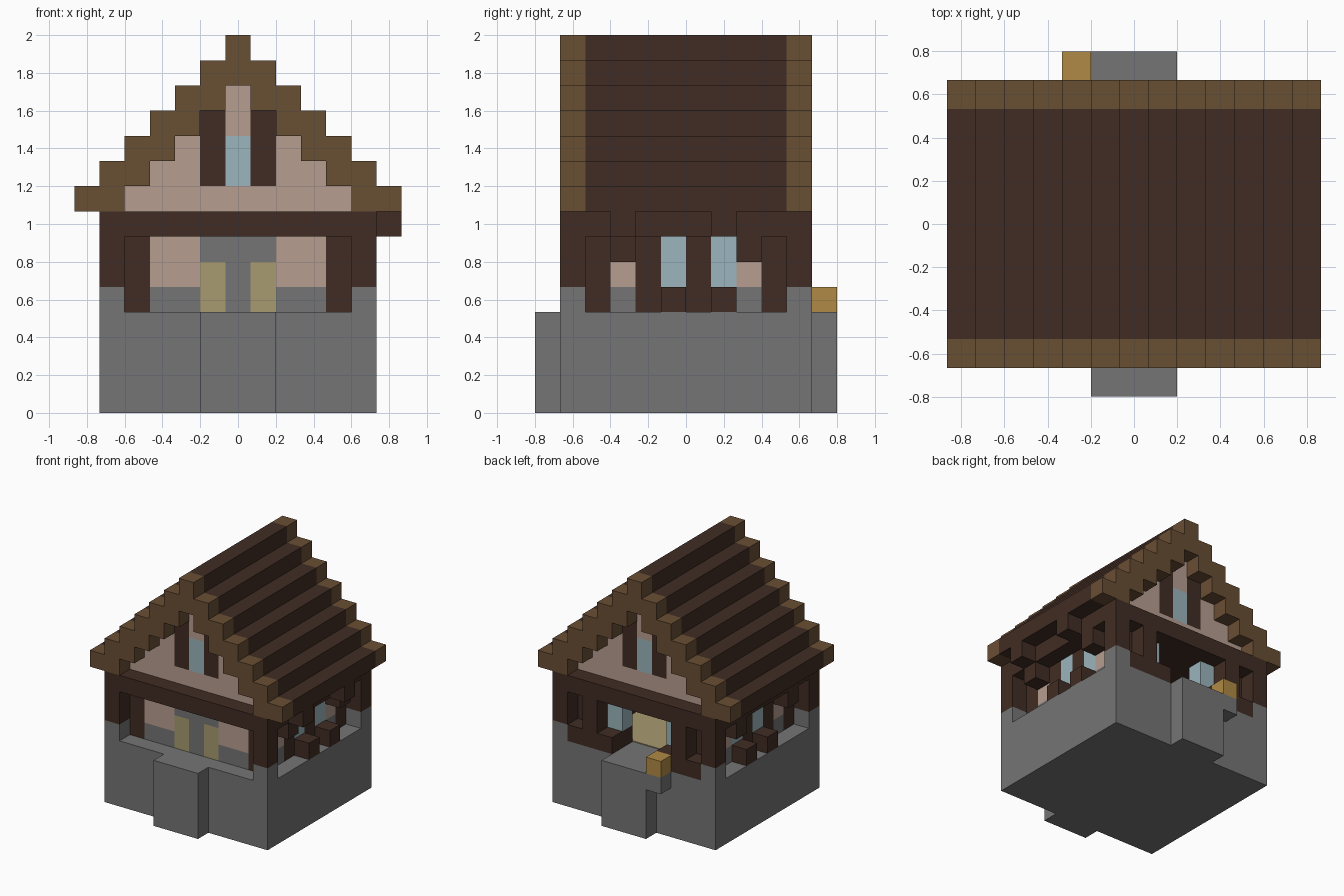
import bpy, bmesh
from mathutils import Matrix, Vector

cube = bpy.data.objects.get("Cube")
if cube:
    bpy.data.objects.remove(cube, do_unlink=True)

U = 2 / 15  # size of one block


def material(name, hex_code):
    rgb = [int(hex_code[i:i + 2], 16) / 255 for i in (0, 2, 4)]
    lin = [c / 12.92 if c < 0.04 else ((c + 0.055) / 1.055) ** 2.4 for c in rgb]
    m = bpy.data.materials.new(name)
    m.use_nodes = True
    m.diffuse_color = (*lin, 1)
    m.node_tree.nodes["Principled BSDF"].inputs["Base Color"].default_value = (*lin, 1)
    return m


STONE = material("grey stone", "757575")
DARK = material("dark timber", "402c23")
TRIM = material("brown trim", "694e34")
PLASTER = material("pink plaster", "b79d90")
GLASS = material("pale glass", "9bb5bd")
DOOR = material("straw wood", "a79b70")
LAMP = material("amber lamp", "b08a45")


def part(name, mat, boxes, mirror_x=False, mirror_y=False):
    """One object from boxes (x0, x1, y0, y1, z0, z1) counted in blocks."""
    boxes = list(boxes)
    if mirror_x:
        boxes += [(-b, -a, *r) for a, b, *r in boxes]
    if mirror_y:
        boxes += [(a, b, -d, -c, *r) for a, b, c, d, *r in boxes]
    bm = bmesh.new()
    for x0, x1, y0, y1, z0, z1 in boxes:
        centre = Vector((x0 + x1, y0 + y1, z0 + z1)) * U / 2
        size = Vector((x1 - x0, y1 - y0, z1 - z0)) * U
        bmesh.ops.create_cube(bm, size=1, matrix=Matrix.Translation(centre) @ Matrix.Diagonal((*size, 1)))
    mesh = bpy.data.meshes.new(name)
    bm.to_mesh(mesh)
    bm.free()
    mesh.materials.append(mat)
    ob = bpy.data.objects.new(name, mesh)
    bpy.context.collection.objects.link(ob)
    return ob


# Foundation, entrance blocks and lamp
part("foundation", STONE, [(-5.5, 5.5, -5, 5, 0, 4)])
part("entrance_blocks", STONE, [(-1.5, 1.5, 5, 6, 0, 4)], mirror_y=True)
part("lamp_bracket", STONE, [(-2.5, -1.5, 5, 6, 3, 4)])
part("lamp", LAMP, [(-2.5, -1.5, 5, 6, 4, 5)])
part("inner_floor", DOOR, [(-3.5, 3.5, -3, 3, 4, 4.05)])

# Corner posts, inner posts and ceiling frame
part("corner_stones", STONE, [(4.5, 5.5, 4, 5, 4, 5)], True, True)
part("corner_posts", DARK, [(4.5, 5.5, 4, 5, 5, 7)], True, True)
part("inner_posts", DARK, [(3.5, 4.5, 3, 4, 4, 7)], True, True)
part("ceiling_frame", DARK, [(-5.5, 5.5, -5, 5, 7, 8)])
part("eave_brackets", DARK, [(5.5, 6.5, y, y + 1, 7, 8) for y in (-3, 1)])

# Side walls
part("side_wall_stone", STONE, [(3.5, 4.5, y, y + 1, 4, 5) for y in (-3, 2)], True)
part("side_wall_plaster", PLASTER, [(3.5, 4.5, y, y + 1, 5, 7) for y in (-3, 2)], True)
part("side_wall_timbers", DARK, [(3.5, 4.5, y, y + 1, 4, 7) for y in (-2, 0)], True)
part("side_windows", GLASS, [(3.5, 4.5, y, y + 1, 5, 7) for y in (-1, 1)], True)
part("side_planters", DARK, [(3.5, 5.5, y, y + 1, 4, 5) for y in (-1, 1)], True)
part("side_braces", DARK, [(4.5, 5.5, y, y + 1, 6, 7) for y in (-3, 2)], True)

# Front wall and double door
part("front_wall_stone", STONE, [(1.5, 3.5, -4, -3, 4, 5)], True)
part("front_wall_plaster", PLASTER, [(1.5, 3.5, -4, -3, 5, 7)], True)
part("door_surround", STONE, [(-1.5, 1.5, -4, -3, 6, 7), (-0.5, 0.5, -4, -3, 4, 6)])
part("front_doors", DOOR, [(0.5, 1.5, -4, -3, 4, 6)], True)

# Back wall with open doorway
part("back_planters", DARK, [(1.5, 4.5, 4, 5, 4, 5)], True)
part("back_posts", DARK, [(2.5, 3.5, 4, 5, 5, 7)], True)
part("back_wall_timbers", DARK, [(2.5, 3.5, 3, 4, 4, 7), (1.5, 2.5, 3, 4, 4, 5)], True)
part("back_windows", GLASS, [(1.5, 2.5, 3, 4, 5, 7)], True)

# Gables
part("gable_plaster", PLASTER, [(-4.5, 4.5, 3, 4, 8, 9), (-0.5, 0.5, 3, 4, 11, 13)], mirror_y=True)
part("gable_plaster_sides", PLASTER, [(1.5, 3.5, 3, 4, 9, 10), (1.5, 2.5, 3, 4, 10, 11)], True, True)
part("gable_shutters", DARK, [(0.5, 1.5, 3, 4, 9, 12)], True, True)
part("gable_windows", GLASS, [(-0.5, 0.5, 3, 4, 9, 11)], mirror_y=True)


# Stepped roof with lighter trim at both ends
def roof_steps(y0, y1):
    steps = []
    for i in range(7):
        outer, inner, z = 6.5 - i, 4.5 - i, 8 + i
        if inner > 0:
            steps += [(inner, outer, y0, y1, z, z + 1), (-outer, -inner, y0, y1, z, z + 1)]
        else:
            steps.append((-outer, outer, y0, y1, z, z + 1))
    return steps


part("roof", DARK, roof_steps(-4, 4))
part("roof_trim", TRIM, roof_steps(4, 5), mirror_y=True)
